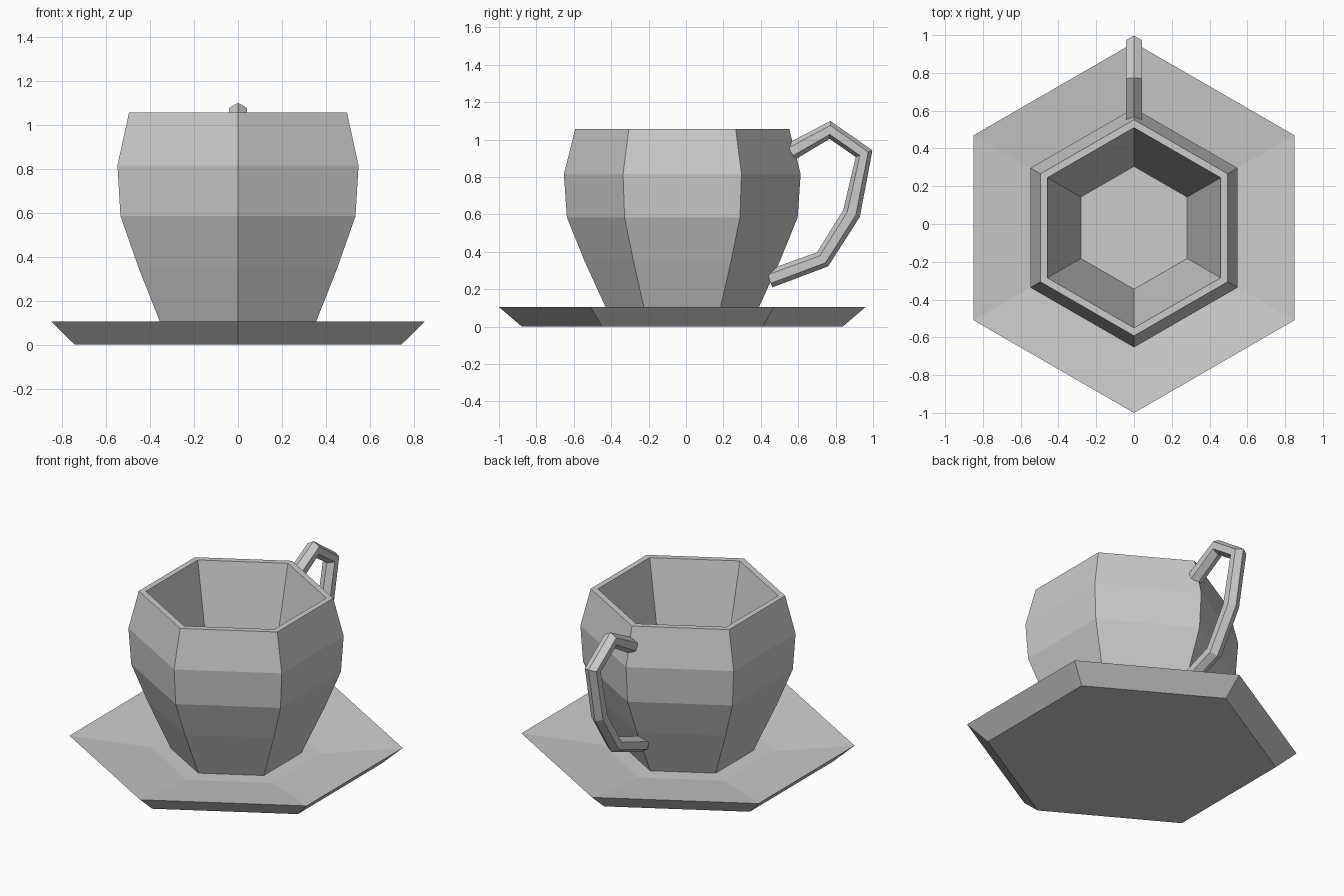
import bpy, bmesh
from math import pi, cos, sin
from mathutils import Vector

if "Cube" in bpy.data.objects:
    bpy.data.objects.remove(bpy.data.objects["Cube"])

SIDES = 6
CENTRE_Y = -0.02


def skin(name, rings):
    """Join a list of equal-sided rings into a closed, flat-shaded solid."""
    bm = bmesh.new()
    loops = [[bm.verts.new(p) for p in ring] for ring in rings]
    for a, b in zip(loops, loops[1:]):
        for i in range(SIDES):
            j = (i + 1) % SIDES
            bm.faces.new((a[i], a[j], b[j], b[i]))
    bm.faces.new(loops[0])
    bm.faces.new(loops[-1])
    bmesh.ops.recalc_face_normals(bm, faces=bm.faces)
    mesh = bpy.data.meshes.new(name)
    bm.to_mesh(mesh)
    bm.free()
    obj = bpy.data.objects.new(name, mesh)
    bpy.context.collection.objects.link(obj)
    return obj


def lathe(name, profile):
    """Six-sided turned solid from (radius, height) points, corners on +-y."""
    angles = [pi / 2 + 2 * pi * i / SIDES for i in range(SIDES)]
    return skin(name, [[(r * cos(a), CENTRE_Y + r * sin(a), z) for a in angles]
                       for r, z in profile])


# Saucer: flat base, flared rim, shallow dished top
lathe("saucer", [(0.857, 0.0), (0.98, 0.105), (0.50, 0.05)])

# Cup: outer wall from the foot up, over the rim, down to the inner floor
lathe("cup", [(0.385, 0.05), (0.522, 0.35), (0.617, 0.585), (0.633, 0.815),
              (0.572, 1.057), (0.53, 1.057), (0.325, 0.20)])

# Handle: six-sided tube swept along a path in the y-z plane
path = [Vector((0, y, z)) for y, z in
        [(0.56, 0.935), (0.77, 1.052), (0.952, 0.925),
         (0.885, 0.605), (0.73, 0.36), (0.445, 0.255)]]
radius = 0.048
side = Vector((1, 0, 0))
rings = []
for k, p in enumerate(path):
    before = (p - path[k - 1]).normalized() if k > 0 else Vector()
    after = (path[k + 1] - p).normalized() if k < len(path) - 1 else Vector()
    outward = side.cross((before + after).normalized())
    rings.append([p + radius * (cos(a) * outward + sin(a) * side)
                  for a in (2 * pi * i / SIDES for i in range(SIDES))])
skin("handle", rings)
